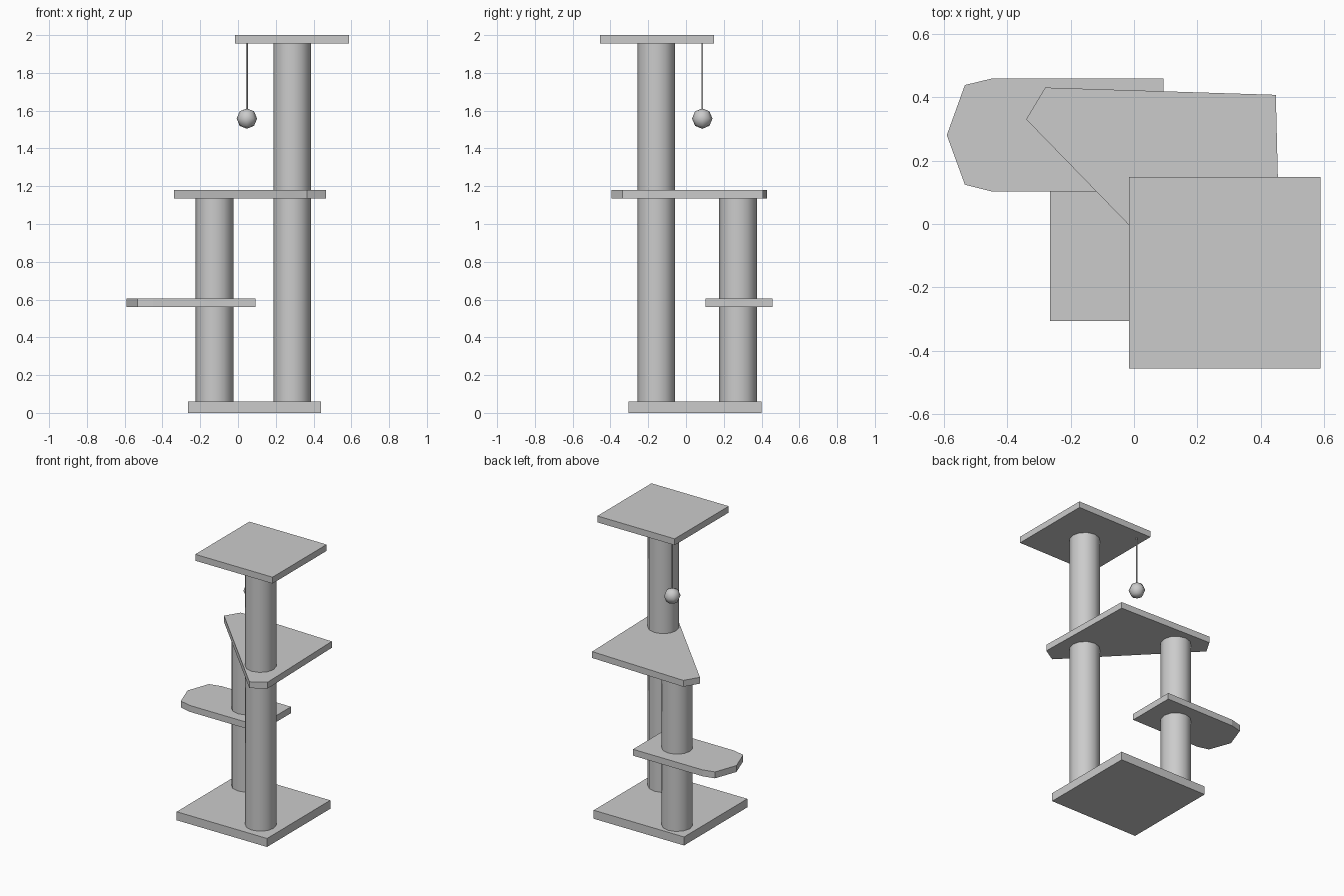
import bpy
import bmesh
from math import radians

cube = bpy.data.objects.get("Cube")
if cube:
    bpy.data.objects.remove(cube, do_unlink=True)

# Single plain colour
GREY = (0.6, 0.6, 0.6, 1.0)
grey = bpy.data.materials.new("light_grey")
grey.use_nodes = True
grey.diffuse_color = GREY
grey.node_tree.nodes["Principled BSDF"].inputs["Base Color"].default_value = GREY


def finish(obj, name, smooth_angle=None):
    obj.name = name
    obj.data.name = name
    obj.data.materials.append(grey)
    if smooth_angle:
        bpy.ops.object.select_all(action='DESELECT')
        obj.select_set(True)
        bpy.context.view_layer.objects.active = obj
        bpy.ops.object.shade_smooth_by_angle(angle=radians(smooth_angle))


def slab(name, outline, bottom, top):
    """Flat board extruded upwards from an outline."""
    bm = bmesh.new()
    face = bm.faces.new([bm.verts.new((x, y, bottom)) for x, y in outline])
    extruded = bmesh.ops.extrude_face_region(bm, geom=[face])["geom"]
    for v in extruded:
        if isinstance(v, bmesh.types.BMVert):
            v.co.z = top
    bmesh.ops.recalc_face_normals(bm, faces=bm.faces)
    mesh = bpy.data.meshes.new(name)
    bm.to_mesh(mesh)
    bm.free()
    obj = bpy.data.objects.new(name, mesh)
    bpy.context.collection.objects.link(obj)
    finish(obj, name)


def rect(x0, x1, y0, y1):
    return [(x0, y0), (x1, y0), (x1, y1), (x0, y1)]


def post(name, x, y, bottom, top, radius=0.1, sides=12):
    bpy.ops.mesh.primitive_cylinder_add(
        vertices=sides, radius=radius, depth=top - bottom,
        location=(x, y, (bottom + top) / 2))
    finish(bpy.context.object, name, 50)


# Boards
BASE_TOP = 0.06
LOW = (0.56, 0.605)
MID = (1.135, 1.18)
HIGH = (1.955, 2.0)

slab("base", rect(-0.265, 0.44, -0.305, 0.4), 0, BASE_TOP)
slab("top_platform", rect(-0.015, 0.588, -0.455, 0.148), *HIGH)
slab("corner_platform",
     [(0.365, -0.395), (0.465, -0.335), (0.447, 0.407),
      (-0.28, 0.43), (-0.34, 0.33)], *MID)
slab("low_platform",
     [(0.093, 0.103), (0.093, 0.458), (-0.45, 0.458), (-0.533, 0.438),
      (-0.59, 0.28), (-0.533, 0.124), (-0.45, 0.103)], *LOW)

# Posts, in sections between the boards
FRONT = (0.287, -0.157)
BACK = (-0.124, 0.276)
post("front_post_lower", *FRONT, BASE_TOP, MID[0])
post("front_post_upper", *FRONT, MID[1], HIGH[0])
post("back_post_lower", *BACK, BASE_TOP, LOW[0])
post("back_post_upper", *BACK, LOW[1], MID[0])

# Hanging ball toy
TOY = (0.047, 0.086)
post("string", *TOY, 1.6, HIGH[0], radius=0.005, sides=8)
bpy.ops.mesh.primitive_uv_sphere_add(
    segments=8, ring_count=4, radius=0.054, location=(*TOY, 1.558))
finish(bpy.context.object, "ball", 60)
